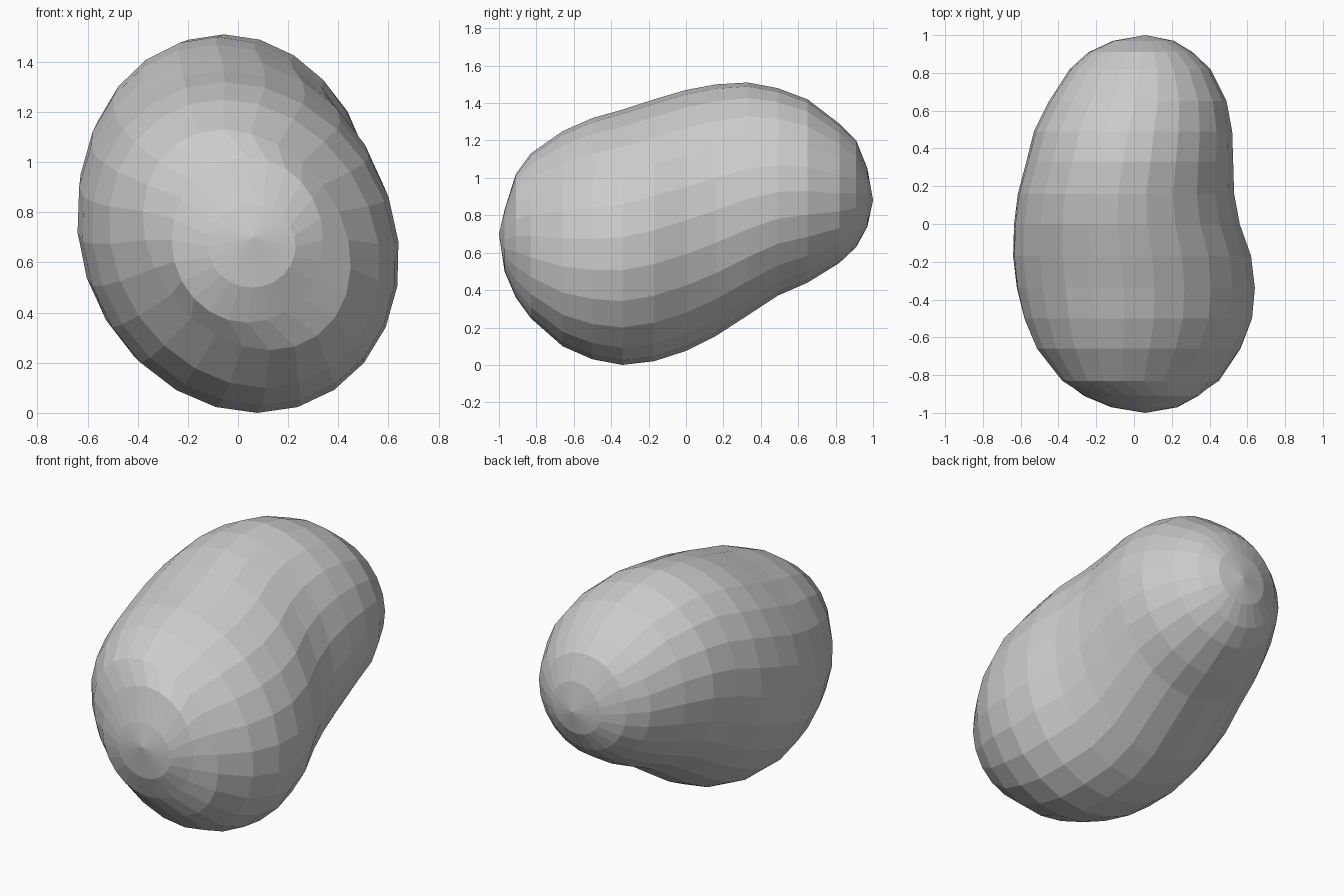
import bpy, bmesh
from math import sin, cos, pi

if "Cube" in bpy.data.objects:
    bpy.data.objects.remove(bpy.data.objects["Cube"])

SIDES = 24
# Body slices from front to back: y, left x, right x, bottom z, top z
SLICES = [
    (-.97, -.12, .23, .50, .83), (-.91, -.265, .34, .36, 1.02),
    (-.83, -.37, .44, .25, 1.13), (-.66, -.51, .56, .10, 1.25),
    (-.50, -.58, .625, .03, 1.32), (-.34, -.62, .64, 0, 1.365),
    (-.17, -.64, .62, .02, 1.42), (0, -.635, .56, .075, 1.47),
    (.16, -.615, .53, .155, 1.50), (.33, -.57, .525, .265, 1.51),
    (.49, -.53, .52, .37, 1.48), (.65, -.45, .49, .44, 1.42),
    (.82, -.34, .405, .545, 1.29), (.91, -.24, .31, .63, 1.20),
    (.97, -.11, .21, .74, 1.05),
]

bm = bmesh.new()


def ring(y, left, right, bottom, top):
    """Slightly leaning elliptical cross-section."""
    lean = .05 - .05 * y if abs(y) < .9 else 0
    cx, rx = (left + right) / 2, (right - left) / 2
    cz, rz = (bottom + top) / 2, (top - bottom) / 2
    angles = [2 * pi * i / SIDES for i in range(SIDES)]
    return [bm.verts.new((cx + rx * cos(a) - lean * sin(a), y, cz + rz * sin(a)))
            for a in angles]


# Skin between neighbouring slices
rings = [ring(*s) for s in SLICES]
for a, b in zip(rings, rings[1:]):
    for i in range(SIDES):
        j = (i + 1) % SIDES
        bm.faces.new((a[i], a[j], b[j], b[i]))

# Rounded ends closed to a point
for loop, tip in ((rings[0], (.06, -1, .70)), (rings[-1], (.06, 1, .88))):
    v = bm.verts.new(tip)
    for i in range(SIDES):
        bm.faces.new((loop[i], loop[(i + 1) % SIDES], v))

bmesh.ops.recalc_face_normals(bm, faces=bm.faces)
mesh = bpy.data.meshes.new("bean_body")
bm.to_mesh(mesh)
bm.free()
bpy.context.collection.objects.link(bpy.data.objects.new("bean_body", mesh))
